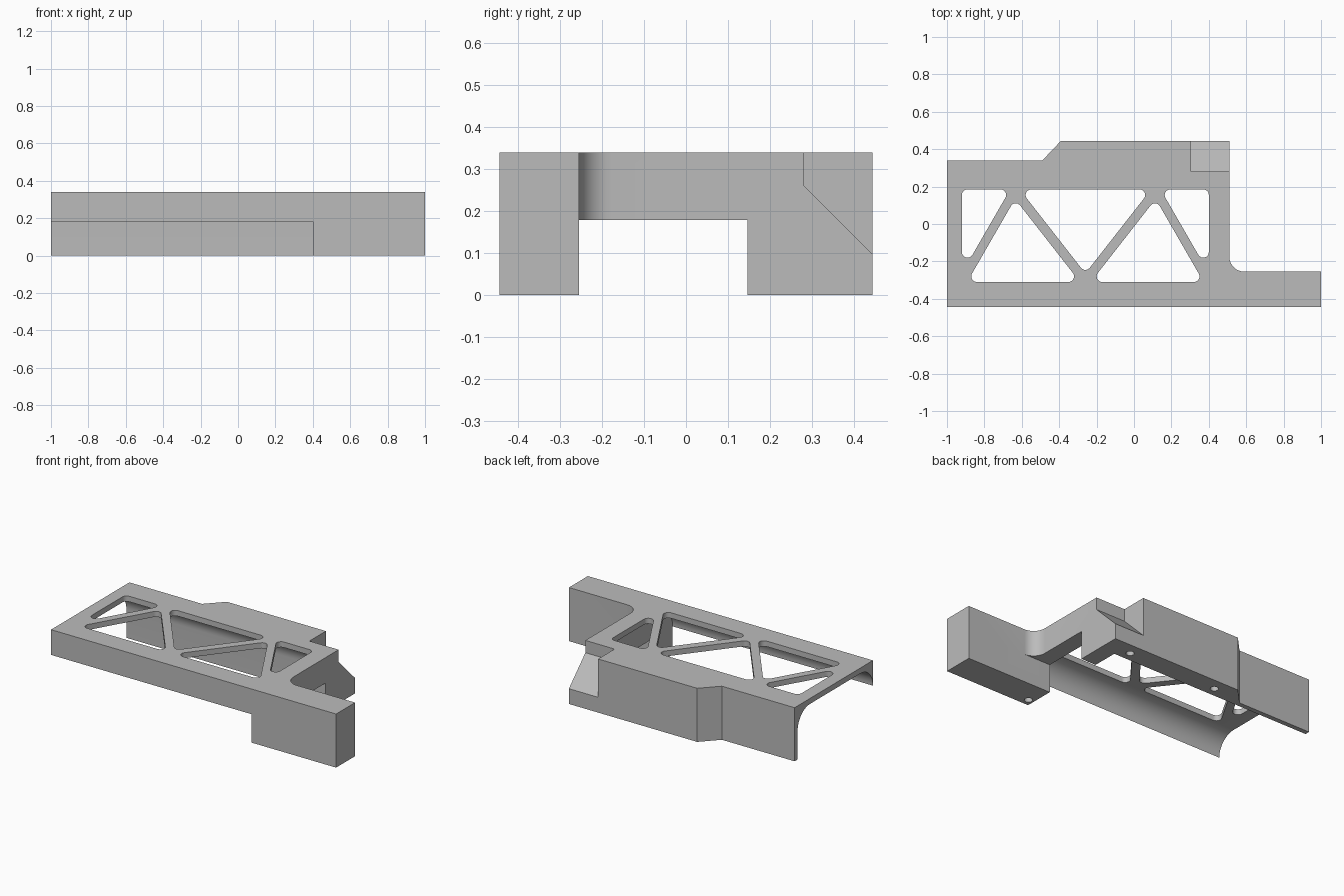
import bpy
import bmesh
from math import radians, tan, cos, sin, pi
from mathutils import Vector

old = bpy.data.objects.get("Cube")
if old:
    bpy.data.objects.remove(old, do_unlink=True)

# One plain grey
grey = bpy.data.materials.new("plain_grey")
grey.use_nodes = True
COLOUR = (0.5, 0.5, 0.5, 1)
grey.diffuse_color = COLOUR
grey.node_tree.nodes["Principled BSDF"].inputs["Base Color"].default_value = COLOUR


def rounded(corners, steps=8):
    """Corners are (u, v) or (u, v, radius); returns the filleted outline."""
    out = []
    for i, c in enumerate(corners):
        p = Vector(c[:2])
        r = c[2] if len(c) > 2 else 0
        if not r:
            out.append(p)
            continue
        a = (Vector(corners[i - 1][:2]) - p).normalized()
        b = (Vector(corners[(i + 1) % len(corners)][:2]) - p).normalized()
        half = a.angle(b) / 2
        centre = p + (a + b).normalized() * (r / sin(half))
        start = p + a * (r / tan(half)) - centre
        end = p + b * (r / tan(half)) - centre
        sweep = pi - 2 * half
        for k in range(steps + 1):
            t = k / steps
            out.append(centre + (start * sin((1 - t) * sweep) + end * sin(t * sweep)) / sin(sweep))
    return out


def prism(name, outline, lo, hi, axis="z"):
    """Extrude an outline along z, or a (y, z) outline along x."""
    place = (lambda p, h: (p.x, p.y, h)) if axis == "z" else (lambda p, h: (h, p.x, p.y))
    bm = bmesh.new()
    low = [bm.verts.new(place(p, lo)) for p in outline]
    high = [bm.verts.new(place(p, hi)) for p in outline]
    bm.faces.new(low)
    bm.faces.new(high)
    n = len(outline)
    for i in range(n):
        j = (i + 1) % n
        bm.faces.new((low[i], low[j], high[j], high[i]))
    bmesh.ops.recalc_face_normals(bm, faces=bm.faces)
    mesh = bpy.data.meshes.new(name)
    bm.to_mesh(mesh)
    bm.free()
    mesh.materials.append(grey)
    obj = bpy.data.objects.new(name, mesh)
    bpy.context.collection.objects.link(obj)
    return obj


TOP = 0.34
FRONT, BACK = -0.445, 0.445
FOOT_BACK, END_X, CAVITY_X = -0.255, 0.51, 0.405

# Full-height plan of the bracket
body = prism("bracket_body", rounded([
    (-1, FRONT), (1, FRONT), (1, FOOT_BACK), (END_X, FOOT_BACK, 0.08),
    (END_X, BACK), (-0.39, BACK), (-0.49, 0.34), (-1, 0.34)]), 0, TOP)

cutters = []

# Arched hollow below the top plate, open at the left end and low front
cutters.append(prism("hollow_cutter", rounded([
    (-0.6, -0.1), (0.31, -0.1), (0.31, 0.305, 0.125),
    (FRONT, 0.305, 0.125), (FRONT, 0.178), (-0.6, 0.178)], 14), -1.2, CAVITY_X, "x"))

# Square passage through the end wall
cutters.append(prism("passage_cutter", rounded([
    (FOOT_BACK, -0.1), (0.147, -0.1), (0.147, 0.178), (FOOT_BACK, 0.178)]), 0.3, 0.8, "x"))

# Sloping notch in the back corner
cutters.append(prism("notch_cutter", rounded([
    (0.28, 0.5), (0.28, 0.262), (0.545, -0.003), (0.545, 0.5)]), 0.305, 0.7, "x"))

# Truss windows, mirrored about the centre of the middle one
AXIS, R = -0.26, 0.03
end_window = [(-0.92, 0.185), (-0.662, 0.185), (-0.92, -0.262)]
low_window = [(-0.892, -0.31), (-0.289, -0.31), (-0.636, 0.134)]
mid_window = [(-0.611, 0.185), (0.091, 0.185), (AXIS, -0.264)]
windows = [mid_window]
for w in (end_window, low_window):
    windows += [w, [(2 * AXIS - x, y) for x, y in w]]
for w in windows:
    cutters.append(prism("window_cutter", rounded([(x, y, R) for x, y in w]), 0.2, 0.5))

# Blind screw holes in the feet
for x, y in ((0.44, -0.4), (0.34, 0.37), (-0.28, 0.37)):
    ring = [Vector((x + 0.024 * cos(a), y + 0.024 * sin(a)))
            for a in (2 * pi * k / 20 for k in range(20))]
    cutters.append(prism("screw_hole_cutter", ring, -0.1, 0.08))

# Cut everything out of the body
bpy.ops.object.select_all(action="DESELECT")
bpy.context.view_layer.objects.active = body
body.select_set(True)
for c in cutters:
    c.hide_render = True
    mod = body.modifiers.new("cut", "BOOLEAN")
    mod.operation = "DIFFERENCE"
    mod.solver = "EXACT"
    mod.object = c
    bpy.ops.object.modifier_apply(modifier=mod.name)
for c in cutters:
    bpy.data.objects.remove(c, do_unlink=True)

bpy.ops.object.shade_smooth_by_angle(angle=radians(30))
